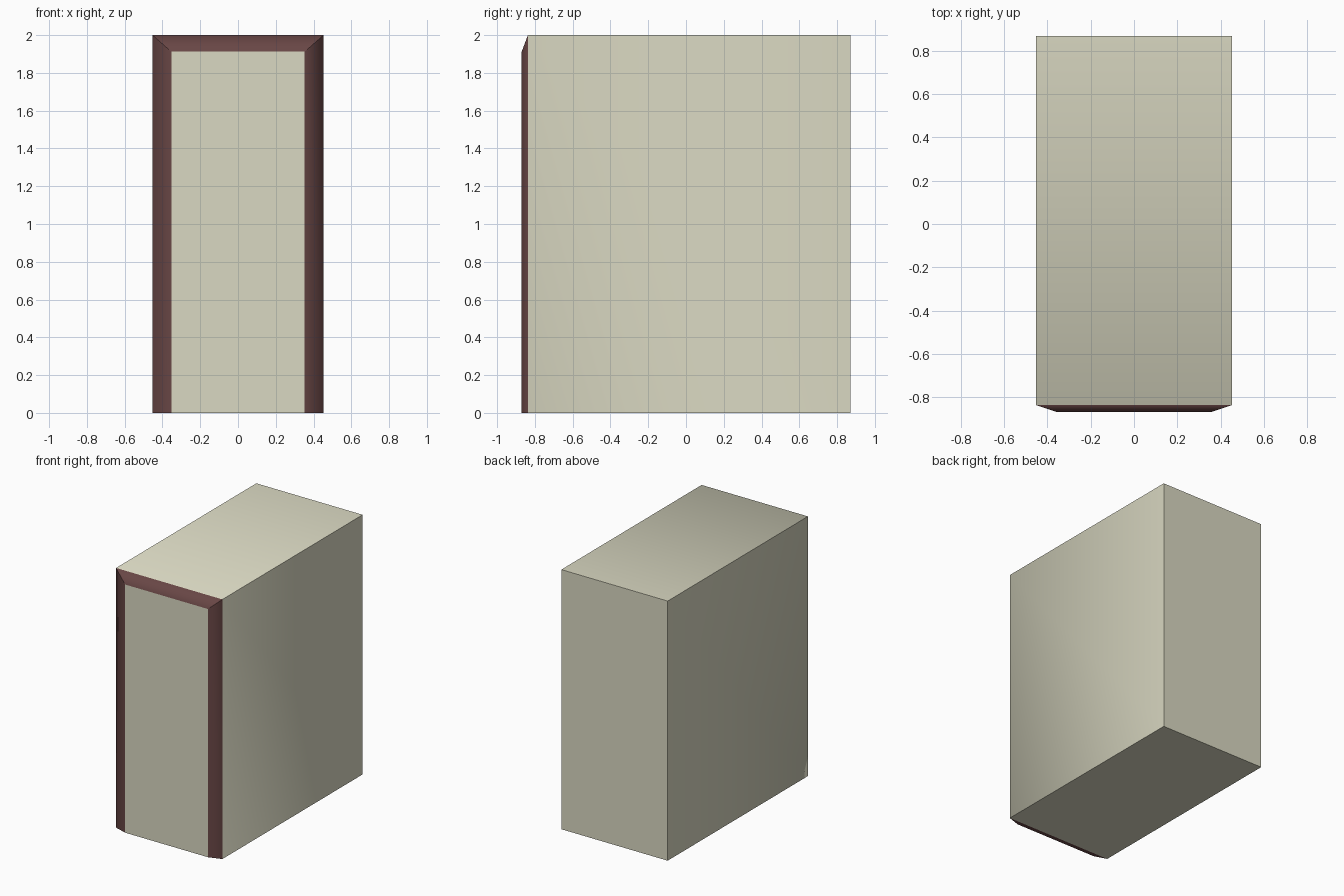
import bpy, bmesh

if "Cube" in bpy.data.objects:
    bpy.data.objects.remove(bpy.data.objects["Cube"])


def make_material(name, rgb):
    m = bpy.data.materials.new(name)
    m.diffuse_color = (*rgb, 1)
    m.use_nodes = True
    m.node_tree.nodes["Principled BSDF"].inputs["Base Color"].default_value = m.diffuse_color
    return m


cream = make_material("cream", (0.70, 0.69, 0.54))
brown = make_material("dark reddish brown", (0.14, 0.062, 0.06))

# Case: cross-sections (y, half width, height) lofted from back to front
sections = [(0.87, 0.453, 2.0), (-0.837, 0.453, 2.0), (-0.87, 0.353, 1.912)]
bm = bmesh.new()
rings = [[bm.verts.new((x, y, z)) for x, z in ((-w, 0), (w, 0), (w, h), (-w, h))]
         for y, w, h in sections]
bm.faces.new(rings[0])        # back wall
bm.faces.new(rings[-1])       # front panel

# Walls, with the front bevelled section in brown
for k in range(2):
    for i in range(4):
        j = (i + 1) % 4
        f = bm.faces.new((rings[k][i], rings[k][j], rings[k + 1][j], rings[k + 1][i]))
        f.material_index = k
bmesh.ops.recalc_face_normals(bm, faces=bm.faces)

# Soft shading only where the walls roll into the bevelled front trim
for f in bm.faces:
    f.smooth = True
shoulder = set(rings[1])
for e in bm.edges:
    on_shoulder = set(e.verts) <= shoulder
    at_floor = all(v.co.z < 0.001 for v in e.verts)
    e.smooth = on_shoulder and not at_floor

mesh = bpy.data.meshes.new("case_with_front_trim")
bm.to_mesh(mesh)
bm.free()
mesh.materials.append(cream)
mesh.materials.append(brown)
case = bpy.data.objects.new("case_with_front_trim", mesh)
bpy.context.collection.objects.link(case)
